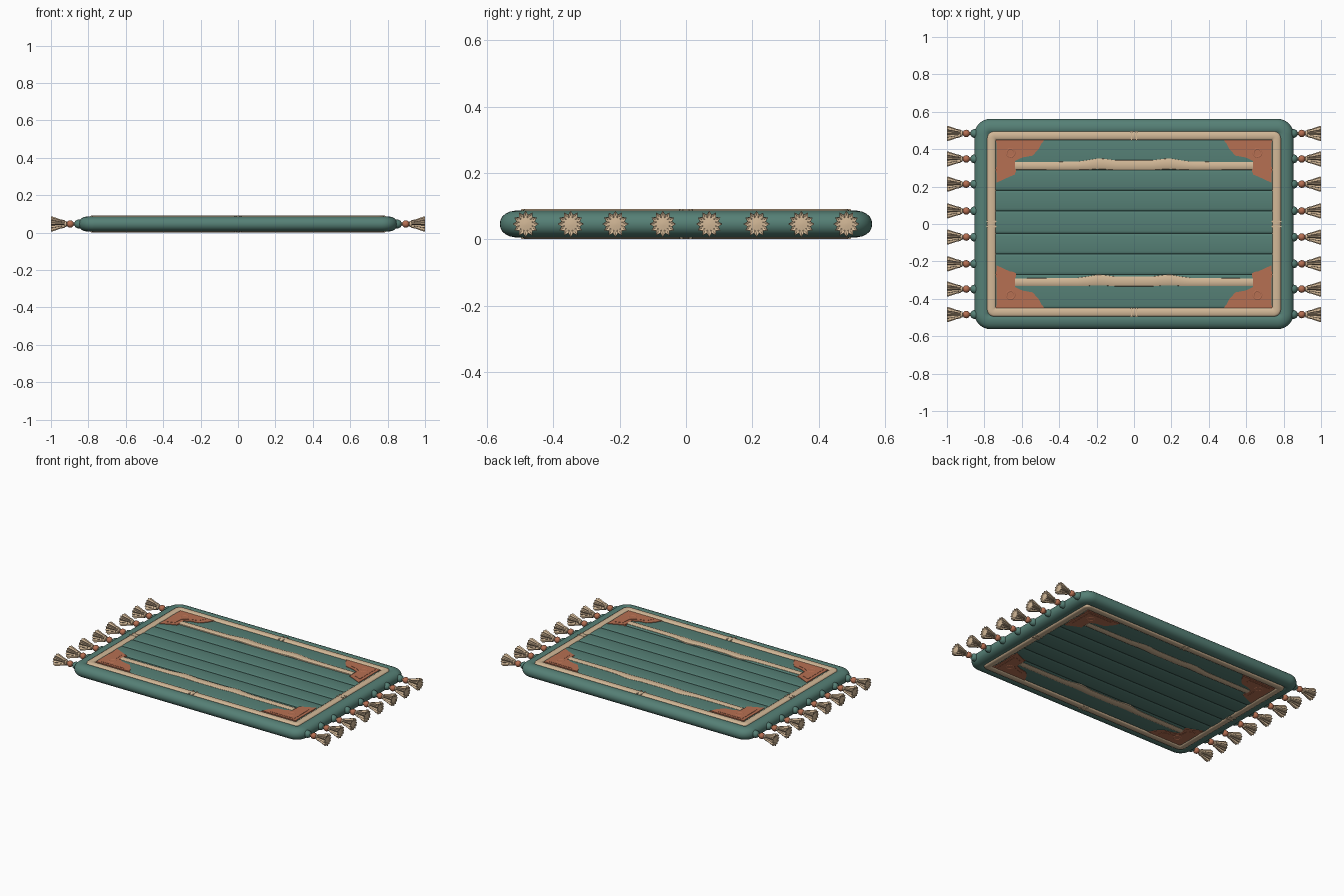
import bpy, bmesh, math
from mathutils import Matrix, Vector

cube = bpy.data.objects.get("Cube")
if cube:
    bpy.data.objects.remove(cube, do_unlink=True)

MID = 0.046  # height of the rug's mid plane


def material(name, rgb):
    m = bpy.data.materials.new(name)
    m.use_nodes = True
    m.diffuse_color = (*rgb, 1)
    bsdf = next(n for n in m.node_tree.nodes if n.type == 'BSDF_PRINCIPLED')
    bsdf.inputs["Base Color"].default_value = (*rgb, 1)
    bsdf.inputs["Roughness"].default_value = 0.8
    return m


TEAL = material("teal cloth", (0.092, 0.215, 0.18))
SEAM = material("dark teal seam", (0.05, 0.125, 0.105))
CREAM = material("cream braid", (0.65, 0.48, 0.31))
SHADE = material("tan thread", (0.33, 0.24, 0.16))
RUST = material("rust patch", (0.47, 0.16, 0.085))


def finish(bm, name, mats, mirror, angle=40, merge=False):
    """Turn a bmesh into an object mirrored about the rug's centre."""
    bmesh.ops.recalc_face_normals(bm, faces=bm.faces)
    me = bpy.data.meshes.new(name)
    bm.to_mesh(me)
    bm.free()
    for m in mats:
        me.materials.append(m)
    ob = bpy.data.objects.new(name, me)
    ob.location.z = MID
    bpy.context.collection.objects.link(ob)
    bpy.ops.object.select_all(action='DESELECT')
    ob.select_set(True)
    bpy.context.view_layer.objects.active = ob
    bpy.ops.object.shade_smooth_by_angle(angle=math.radians(angle))
    mod = ob.modifiers.new("mirror", 'MIRROR')
    mod.use_axis = [a in mirror for a in "XYZ"]
    mod.use_mirror_merge = merge
    return ob


def bridge(bm, a, b, closed=True):
    n = len(a)
    return [bm.faces.new((a[i], a[(i + 1) % n], b[(i + 1) % n], b[i]))
            for i in range(n if closed else n - 1)]


def rounded_rings(bm, hx, hy, r, profile):
    """Loft rounded rectangles through (inset, height) pairs."""
    rings = []
    for inset, z in profile:
        rad = max(r - inset, 0.006)
        cx, cy = hx - inset - rad, hy - inset - rad
        ring = []
        for q, (sx, sy) in enumerate(((1, 1), (-1, 1), (-1, -1), (1, -1))):
            for k in range(9):
                a = math.pi / 2 * (q + k / 8)
                ring.append(bm.verts.new((sx * cx + rad * math.cos(a),
                                          sy * cy + rad * math.sin(a), z)))
        if rings:
            bridge(bm, rings[-1], ring)
        rings.append(ring)
    return rings


# Padded body with a rolled rim around a shallow recess
bm = bmesh.new()
rings = rounded_rings(bm, 0.853, 0.562, 0.085, [
    (0, 0), (0.002, 0.012), (0.008, 0.023), (0.017, 0.031), (0.03, 0.037),
    (0.045, 0.040), (0.058, 0.0395), (0.068, 0.036), (0.075, 0.032)])
bm.faces.new(rings[-1])
finish(bm, "rug_body", [TEAL], "Z", merge=True)

# Long padded strips with dark seams between them
bm = bmesh.new()
edges = [-0.45, -0.27, -0.16, -0.05, 0.07, 0.18, 0.29, 0.45]
rows = []
for lo, hi in zip(edges, edges[1:]):
    rows += [(lo, 0.0345), (lo + 0.004, 0.037), (lo + 0.015, 0.039),
             ((lo + hi) / 2, 0.0402), (hi - 0.015, 0.039), (hi - 0.004, 0.037)]
prev = None
for y, z in rows:
    pair = [bm.verts.new((x, y, z)) for x in (-0.742, 0.742)]
    if prev:
        face = bridge(bm, prev, pair, closed=False)[0]
        face.material_index = int(min(prev[0].co.z, z) < 0.036)
    prev = pair
finish(bm, "quilted_strips", [TEAL, SEAM], "Z", 60)

# Raised cream border
bm = bmesh.new()
rounded_rings(bm, 0.786, 0.496, 0.04, [
    (0, 0.031), (0.002, 0.040), (0.010, 0.0445), (0.024, 0.0455),
    (0.038, 0.0445), (0.046, 0.040), (0.048, 0.031)])
finish(bm, "border_braid", [CREAM], "Z", 60)


def box(bm, cx, cy, cz, sx, sy, sz):
    bmesh.ops.create_cube(bm, size=1, matrix=Matrix.Translation((cx, cy, cz))
                          @ Matrix.Diagonal((sx, sy, sz, 1)))


# Small bindings at the middle of each border side
bm = bmesh.new()
for off in (-0.014, 0.014):
    box(bm, off, 0.472, 0.0405, 0.010, 0.052, 0.011)
    box(bm, 0.762, off, 0.0405, 0.052, 0.010, 0.011)
bmesh.ops.bevel(bm, geom=bm.edges[:], offset=0.002, segments=2, affect='EDGES')
finish(bm, "border_bindings", [CREAM], "XYZ")

# Two long cream bars that swell and shift near the middle
for name, y0 in (("back_bar", 0.311), ("front_bar", -0.311)):
    bm = bmesh.new()
    path = [(0.635, 0, 0.022), (0.42, 0, 0.023), (0.30, 0.001, 0.024),
            (0.25, 0.005, 0.027), (0.20, 0.011, 0.030), (0.16, 0.010, 0.030),
            (0.10, 0.004, 0.028)]
    path = [(-x, d, w) for x, d, w in path] + path[::-1]
    prev = None
    for x, d, w in path:
        sec = [bm.verts.new((x, y0 + d + u * w, h)) for u, h in (
            (-1, 0.033), (-0.92, 0.041), (-0.6, 0.0447), (0, 0.046),
            (0.6, 0.0447), (0.92, 0.041), (1, 0.033))]
        if prev:
            bridge(bm, prev, sec, closed=False)
        else:
            bm.faces.new(sec)
        prev = sec
    bm.faces.new(prev)
    finish(bm, name, [CREAM], "Z", 50)

# Stepped corner patches with a raised inner plate and a ring
outline = [(0.738, 0.448), (0.482, 0.448), (0.505, 0.400), (0.54, 0.362),
           (0.595, 0.352), (0.632, 0.335), (0.632, 0.262), (0.662, 0.250),
           (0.738, 0.215)]
inner = [(0.715, 0.430), (0.535, 0.430), (0.560, 0.385), (0.61, 0.372),
         (0.655, 0.345), (0.658, 0.280), (0.715, 0.262)]


def plate(bm, pts, z0, z1, bevel):
    """Prism with a softened top edge."""
    f = bm.faces.new([bm.verts.new((x, y, z0)) for x, y in pts])
    ext = bmesh.ops.extrude_face_region(bm, geom=[f])["geom"]
    bmesh.ops.translate(bm, vec=(0, 0, z1 - z0),
                        verts=[g for g in ext if isinstance(g, bmesh.types.BMVert)])
    rim = [g for g in ext if isinstance(g, bmesh.types.BMEdge)]
    bmesh.ops.bevel(bm, geom=rim, offset=bevel, segments=2, affect='EDGES')


bm = bmesh.new()
plate(bm, outline, 0.032, 0.043, 0.004)
plate(bm, inner, 0.042, 0.0445, 0.002)
prev = None
for r, z in ((0.027, 0.044), (0.024, 0.046), (0.019, 0.046), (0.016, 0.044)):
    ring = [bm.verts.new((0.66 + r * math.cos(a * math.pi / 10),
                          0.38 + r * math.sin(a * math.pi / 10), z))
            for a in range(20)]
    if prev:
        bridge(bm, prev, ring)
    prev = ring
finish(bm, "corner_patches", [RUST], "XYZ", 30)


def lathe_x(bm, y, profile, points=16, pleat=0.0):
    """Turn (x, radius) pairs about a line along x; pleat cuts star grooves."""
    prev = None
    for x, r in profile:
        ring = []
        for k in range(points):
            a = 2 * math.pi * k / points
            rr = r * (1 - pleat * (k % 2))
            ring.append(bm.verts.new((x, y + rr * math.cos(a), rr * math.sin(a))))
        if prev:
            bridge(bm, prev, ring)
        else:
            bm.faces.new(ring)
        prev = ring
    bm.faces.new(prev)


TASSEL_Y = [s * y for y in (0.07, 0.213, 0.348, 0.484) for s in (-1, 1)]


def ball(x, r):
    return [(x - r * math.cos(math.pi * k / 8), max(r * math.sin(math.pi * k / 8), 0.001))
            for k in range(9)]


# Cloth knots, beads and pleated tassels along both ends
knots, beads, necks, skirts = (bmesh.new() for _ in range(4))
for y in TASSEL_Y:
    lathe_x(knots, y, [(0.84, 0.024), (0.858, 0.023), (0.868, 0.018), (0.874, 0.009)])
    lathe_x(beads, y, ball(0.897, 0.020))
    lathe_x(necks, y, [(0.86, 0.008), (0.915, 0.008), (0.918, 0.015),
                       (0.926, 0.017), (0.932, 0.014)])
    lathe_x(skirts, y, [(0.920, 0.013), (0.930, 0.021), (0.950, 0.025), (0.975, 0.034),
                        (0.994, 0.040), (1.0, 0.039), (0.996, 0.026), (0.998, 0.008)],
            points=24, pleat=0.27)
# Thread shadow in one flank of every second pleat
for f in skirts.faces:
    c = f.calc_center_median()
    y = min(TASSEL_Y, key=lambda t: abs(t - c.y))
    k = int((math.atan2(c.z, c.y - y) % (2 * math.pi)) / (math.pi / 12))
    f.material_index = int(len(f.verts) == 4 and c.x < 0.99 and k % 4 == 0)
finish(knots, "tassel_knots", [TEAL], "X")
finish(beads, "tassel_beads", [RUST], "X", 60)
finish(necks, "tassel_necks", [CREAM], "X")
finish(skirts, "tassel_skirts", [CREAM, SHADE], "X", 25)
